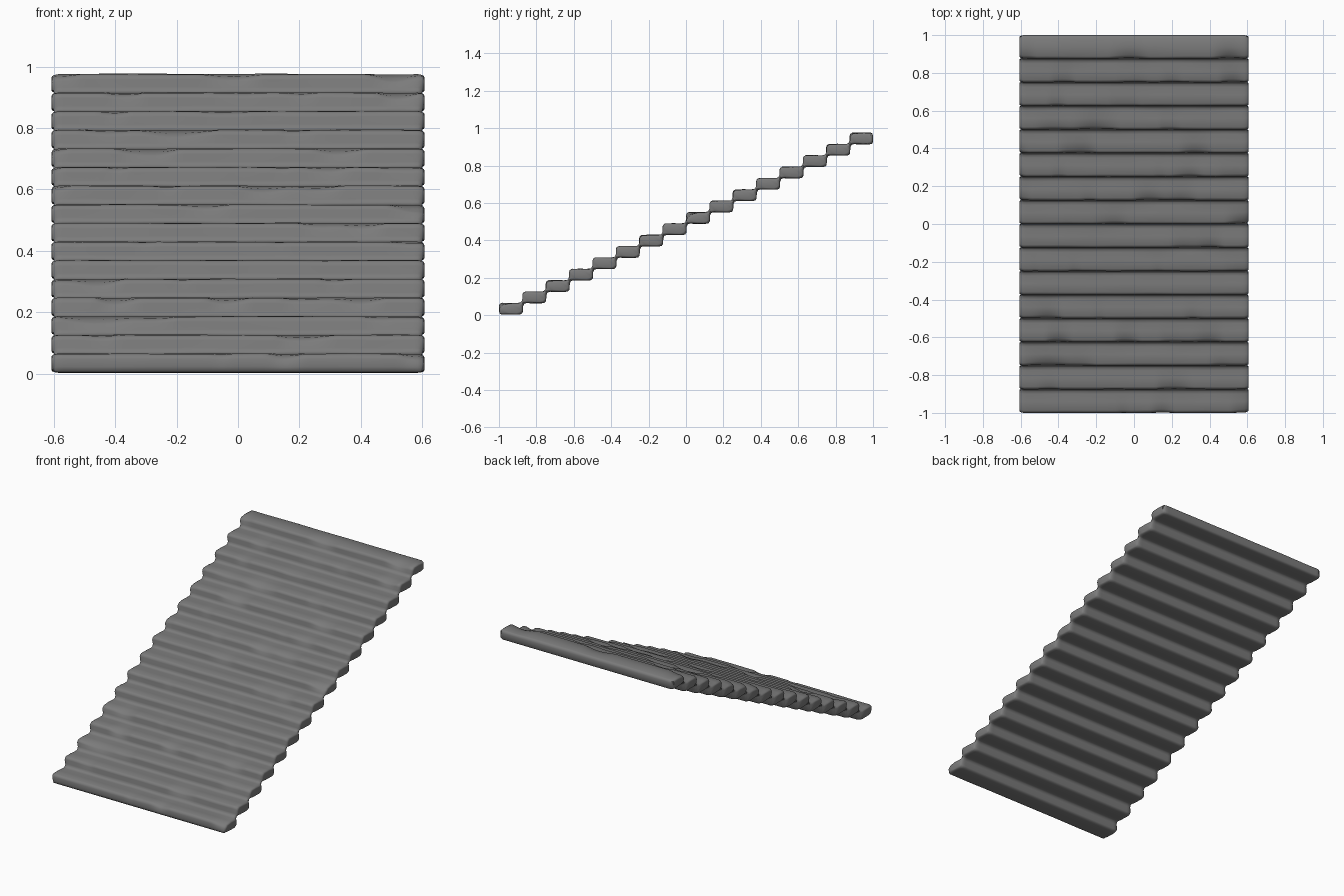
import bpy, bmesh, math
from mathutils import Vector, noise

cube = bpy.data.objects.get("Cube")
if cube:
    bpy.data.objects.remove(cube)

STEPS, RUN, RISE, HALF = 16, 0.125, 0.0607, 0.607

# One step in section: upper chain (riser, nosing, tread) and matching underside chain
UPPER = [(-.004, .009), (0, .02), (0, .045), (.004, .056), (.014, .062), (.06, .063), (.1, .062), (.115, .064)]
LOWER = [(.01, -.003), (.022, .001), (.04, 0), (.07, 0), (.105, 0), (.12, .003), (.127, .012), (.129, .045)]
# How strongly wear chips each upper point
WEAR = [0, .2, .6, 1, .8, .15, .1, 0]

stone = bpy.data.materials.new("grey stone")
stone.use_nodes = True
colour = (0.2, 0.2, 0.2, 1)
stone.diffuse_color = colour
stone.node_tree.nodes["Principled BSDF"].inputs["Base Color"].default_value = colour


def chains():
    """Yield (upper point, lower point, wear, step) along the whole flight."""
    for i in range(STEPS):
        up, low = list(UPPER), list(LOWER)
        if i == 0:
            up[0], low[0] = (.003, .007), (.012, .001)
        if i == STEPS - 1:
            up[6:], low[5:] = [(.112, .062), (.121, .057)], [(.118, .002), (.124, .01), (.125, .045)]
        base = Vector((0, -1 + RUN * i, .003 + RISE * i))
        for u, l, w in zip(up, low, WEAR):
            yield base + Vector((0, *u)), base + Vector((0, *l)), w, i


def worn(p, x, wear, step):
    """Chip the nosing and ripple the tread, stretched along the width."""
    chip = max(0, noise.noise(Vector((x * 6, step * 5.3, 1.7))) - .12) * .03 * wear
    ripple = noise.noise(Vector((x * 5, p.y * 30, p.z * 30))) * .002
    return p + Vector((0, chip * .6 + ripple * wear, ripple - chip))


# Cross-sections across the width; the outer ones shrink to round off the ends
COLS = 80
inner = HALF - .022
sections = [(-inner + 2 * inner * k / COLS, 0) for k in range(COLS + 1)]
rounding = [(HALF - .008, .004), (HALF - .002, .009), (HALF, .016)]
sections = [(-x, d) for x, d in reversed(rounding)] + sections + rounding

bm = bmesh.new()
profile = list(chains())
loops = []
for x, inset in sections:
    tops, bottoms = [], []
    for u, l, wear, step in profile:
        a, b = worn(u, x, wear, step), l.copy()
        across = b - a
        shift = across.normalized() * min(inset, across.length * .4)
        pull = math.copysign(.012, x) * max(0, 1 - across.length / .05) * min(1, inset / .009)
        a, b = a + shift, b - shift
        a.x = b.x = x - pull
        # Draw in the front and back faces of the flight at the rounded ends
        for p in (a, b):
            p.y = max(-1 + inset * .8, min(1 - inset * .8, p.y))
        tops.append(bm.verts.new(a))
        bottoms.append(bm.verts.new(b))
    loops.append((tops, bottoms))

# Skin between neighbouring cross-sections
for (t0, b0), (t1, b1) in zip(loops, loops[1:]):
    ring0, ring1 = t0 + b0[::-1], t1 + b1[::-1]
    n = len(ring0)
    for k in range(n):
        j = (k + 1) % n
        bm.faces.new((ring0[k], ring0[j], ring1[j], ring1[k]))

# Side caps
for t, b in (loops[0], loops[-1]):
    for k in range(len(t) - 1):
        bm.faces.new((t[k], t[k + 1], b[k + 1], b[k]))

bmesh.ops.recalc_face_normals(bm, faces=bm.faces)
mesh = bpy.data.meshes.new("stone_stair_flight")
bm.to_mesh(mesh)
bm.free()
mesh.materials.append(stone)
stairs = bpy.data.objects.new("stone_stair_flight", mesh)
bpy.context.collection.objects.link(stairs)
bpy.context.view_layer.objects.active = stairs
stairs.select_set(True)
bpy.ops.object.shade_smooth_by_angle(angle=math.radians(50))
